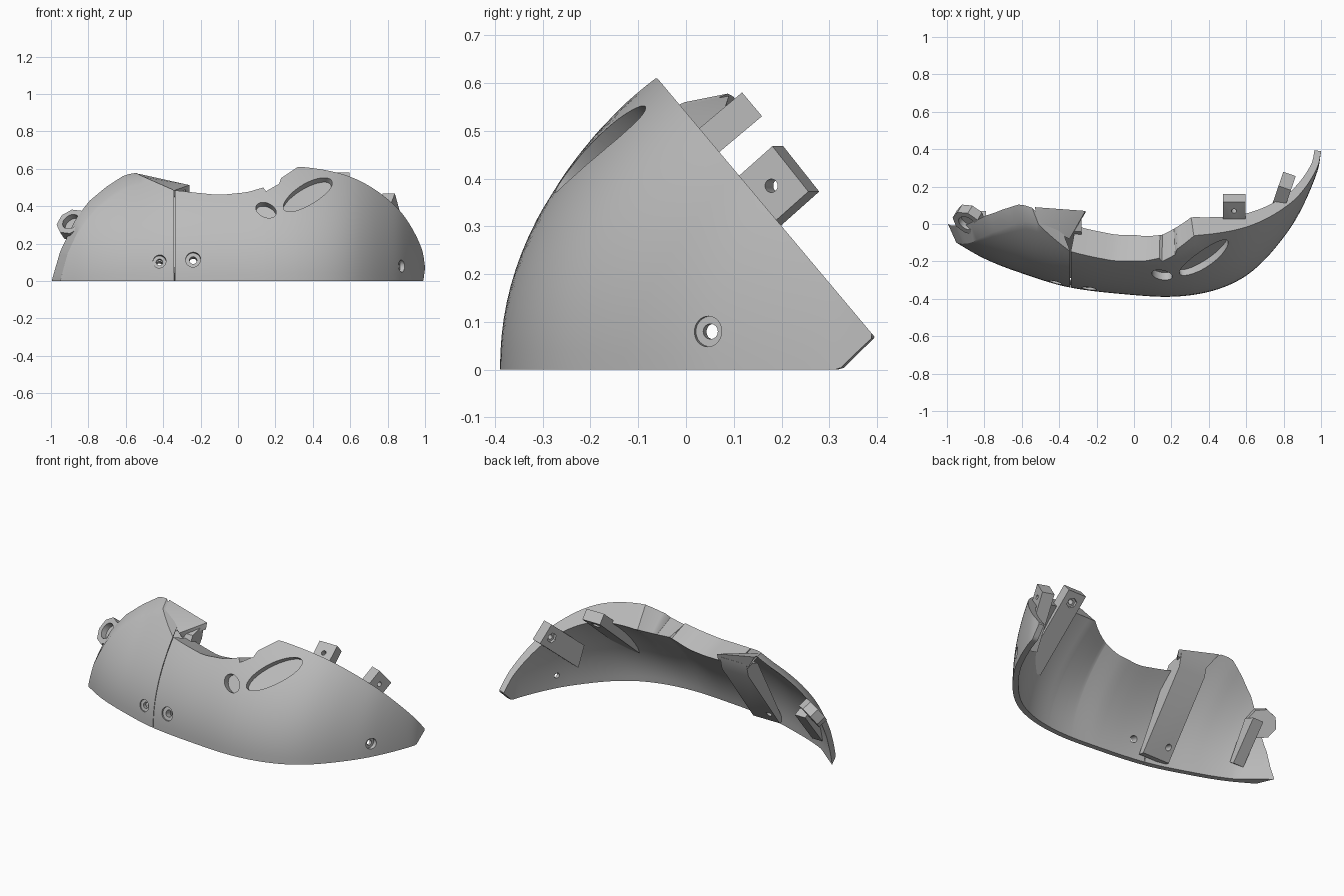
import bpy, bmesh, math
from mathutils import Vector, Matrix

old = bpy.data.objects.get("Cube")
if old:
    bpy.data.objects.remove(old, do_unlink=True)

grey = bpy.data.materials.new("plain grey")
grey.use_nodes = True
COLOUR = (0.5, 0.5, 0.5, 1)
grey.diffuse_color = COLOUR
grey.node_tree.nodes["Principled BSDF"].inputs["Base Color"].default_value = COLOUR


def interp(x, pts):
    if x <= pts[0][0]:
        return pts[0][1]
    for (x0, a), (x1, b) in zip(pts, pts[1:]):
        if x <= x1:
            return a + (b - a) * (x - x0) / (x1 - x0)
    return pts[-1][1]


# Plan curve of the lower outer edge
PLAN = [(-.95, -.1), (-.8, -.185), (-.61, -.26), (-.34, -.34), (0, -.38), (.22, -.388),
        (.41, -.36), (.57, -.295), (.7, -.19), (.83, -.03), (.91, .11), (.98, .28), (1, .385)]


def smooth_path(pts, steps):
    p = [Vector(q) for q in pts]
    p = [2 * p[0] - p[1]] + p + [2 * p[-1] - p[-2]]
    out = []
    for a, b, c, d in zip(p, p[1:], p[2:], p[3:]):
        for i in range(steps):
            t = i / steps
            out.append(.5 * (2 * b + (c - a) * t + (2 * a - 5 * b + 4 * c - d) * t * t
                             + (3 * b - a - 3 * c + d) * t ** 3))
    return out + [p[-2]]


BASE = [tuple(q) for q in smooth_path(PLAN, 8)]


def surface(x, z):
    lean = interp(x, [(-.6, 1.05), (-.34, .9)]) * max(z, 0) ** 2.125
    return Vector((x, interp(x, BASE) + lean, z))


def inward(x):
    a, b = max(x - .015, -.95), min(x + .015, 1)
    t = Vector((b - a, interp(b, BASE) - interp(a, BASE), 0)).normalized()
    return Vector((-t.y, t.x, 0))


def finish(name, bm):
    bmesh.ops.recalc_face_normals(bm, faces=bm.faces)
    me = bpy.data.meshes.new(name)
    bm.to_mesh(me)
    bm.free()
    me.materials.append(grey)
    ob = bpy.data.objects.new(name, me)
    bpy.context.collection.objects.link(ob)
    return ob


def shell(name, x0, x1, top, inner_top, offsets, extra, rows=14):
    """Closed curved panel: offsets(x) gives the lower and upper inner shifts."""
    inside = [q[0] for q in BASE] + extra
    xs = [x0] + sorted({x for x in inside if x0 + .002 < x < x1 - .002}) + [x1]
    bm = bmesh.new()
    cols = []
    for x in xs:
        low = max(0, interp(x, BASE) - .32)
        high, high_in = (max(f(x), low + .004) for f in (top, inner_top))
        shift_low, shift_high = offsets(x)
        outer, inner = [], []
        for k in range(rows + 1):
            v = k / rows
            outer.append(bm.verts.new(surface(x, low + (high - low) * v)))
            inner.append(bm.verts.new(surface(x, low + (high_in - low) * v)
                                      + shift_low.lerp(shift_high, v)))
        cols.append((outer, inner))
    for (a, b), (c, d) in zip(cols, cols[1:]):
        for k in range(rows):
            bm.faces.new((a[k], c[k], c[k + 1], a[k + 1]))
            bm.faces.new((b[k], b[k + 1], d[k + 1], d[k]))
        bm.faces.new((a[0], b[0], d[0], c[0]))
        bm.faces.new((a[-1], c[-1], d[-1], b[-1]))
    for o, i in (cols[0], cols[-1]):
        for k in range(rows):
            bm.faces.new((o[k], o[k + 1], i[k + 1], i[k]))
    return finish(name, bm)


def cut_matrix(pos, axis, along=None):
    z = Vector(axis).normalized()
    x = Vector(along) if along else z.orthogonal()
    x = (x - z * x.dot(z)).normalized()
    m = Matrix((x, z.cross(x), z)).transposed().to_4x4()
    m.translation = Vector(pos)
    return m


def cylinder(name, m, rx, ry, depth, sides=32):
    bm = bmesh.new()
    bmesh.ops.create_cone(bm, cap_ends=True, segments=sides, radius1=1, radius2=1, depth=1,
                          matrix=m @ Matrix.Diagonal((rx, ry, depth, 1)))
    return finish(name, bm)


def cut(targets, m, rx, ry, depth, sides=32):
    tool = cylinder("cutter", m, rx, ry, depth, sides)
    for ob in targets:
        mod = ob.modifiers.new("hole", 'BOOLEAN')
        mod.operation, mod.solver, mod.object = 'DIFFERENCE', 'EXACT', tool
        bpy.context.view_layer.objects.active = ob
        bpy.ops.object.modifier_apply(modifier=mod.name)
    bpy.data.objects.remove(tool, do_unlink=True)


def hull(name, pts):
    bm = bmesh.new()
    for p in pts:
        bm.verts.new(p)
    bmesh.ops.convex_hull(bm, input=bm.verts)
    return finish(name, bm)


# Main panel: curved top edge, then a slanted planar cut
SMOOTH_RIM = [(-.337, .485), (-.25, .475), (-.1, .46), (.05, .475), (.15, .505), (.32, .61), (.4, .65)]
RIM = SMOOTH_RIM[:4] + [(.135, .5), (.15, .48), (.22, .52), (.23, .55)] + SMOOTH_RIM[-2:]


def main_top(x, rim):
    lo, hi = 0, .7
    for _ in range(30):
        z = (lo + hi) / 2
        if z < .61 - 1.19 * (surface(x, z).y + .06):
            lo = z
        else:
            hi = z
    return min(lo, interp(x, rim))


def main_offsets(x):
    n = inward(x)
    w = interp(x, [(0, .14), (.32, .1), (.68, .07), (1, .035)])
    drop = interp(x, [(.15, .4), (.33, 1.19)]) * n.y * w
    return n * .032, n * w - Vector((0, 0, drop))


main_panel = shell("main_panel", -.338, 1, lambda x: main_top(x, RIM),
                   lambda x: main_top(x, SMOOTH_RIM), main_offsets, [.135, .15, .22, .23, .32])

# Side panel with a broad flared rim
SIDE_RIM = [(-.95, .005), (-.91, .15), (-.83, .32), (-.76, .41), (-.67, .485), (-.57, .55),
            (-.51, .56), (-.34, .485)]


def side_top(x):
    return interp(x, SIDE_RIM)


def side_offsets(x):
    end = Vector((-.045, .1, 0))
    k = interp(x, [(-.95, 1), (-.84, 0)])
    return (inward(x) * .032).lerp(end, k), Vector((-.035, .09, .018)).lerp(end, k)


side_panel = shell("side_panel", -.95, -.341, side_top, side_top, side_offsets, [-.94, -.91, -.51])

# Straight brace behind the seam, rising to the flap
brace = hull("seam_brace", [(x, y, z) for x in (-.46, -.28) for y, z in
                            [(-.29, .02), (-.255, .015), (.05, .42), (.07, .5), (-.04, .47)]])

# Overlapping flap at the top of the seam
flap = hull("seam_flap", [(-.51, .0, .558), (-.53, .09, .573), (-.26, .07, .513), (-.345, -.08, .483),
                          (-.26, .06, .475), (-.34, -.06, .45), (-.46, .06, .47)])

# Ear with a round socket, carried by a short arm
ear_axis = (-.4, -.68, .6)
ear = cylinder("side_ear", cut_matrix((-.882, .025, .3), ear_axis), .083, .083, .06, 8)
cut([ear], cut_matrix((-.894, .004, .318), ear_axis), .048, .048, .07)
ear_arm = hull("ear_arm", [(x, y, z) for x in (-.86, -.79) for y, z in
                           [(-.13, .09), (-.1, .07), (.07, .28), (.0, .31)]])


# Mounting tabs on arms that run down into the inner wall
def tab(name, centre, yaw, width, out, back_top, back_low, height):
    m = (Matrix.Translation(centre) @ Matrix.Rotation(math.radians(yaw), 4, 'Z')
         @ Matrix.Rotation(math.radians(40), 4, 'X'))
    pts = [m @ Vector((sx * width / 2, y, sz * height / 2)) for sx in (-1, 1)
           for sz, back in ((1, back_top), (-1, back_low)) for y in (out, -back)]
    return hull(name, pts), m


upper_tab, m1 = tab("upper_tab", (.535, .09, .515), 0, .12, .063, .32, .44, .065)
lower_tab, m2 = tab("lower_tab", (.805, .19, .385), -19, .07, .055, .24, .29, .124)
turn = m2 @ Matrix.Rotation(math.pi / 2, 4, 'Y')
for ob, m in ((upper_tab, m1), (lower_tab, turn)):
    cut([ob], m, .014, .014, .3)
    cut([ob], m @ Matrix.Translation((0, 0, -.033)), .03, .03, .03, 6)

# Countersunk bolt holes
for target, through, x, z, axis, r in [(side_panel, [side_panel, brace], -.42, .105, (0, -1, .25), .035),
                                       (main_panel, [main_panel], -.24, .115, (0, -1, .25), .04),
                                       (main_panel, [main_panel], .875, .08, (.95, -.3, 0), .032)]:
    m = cut_matrix(surface(x, z), axis)
    cut([target], m, r, r, .036)
    cut(through, m, r * .5, r * .5, .36)

# Long oval recess and small round recess
cut([main_panel], cut_matrix(surface(.375, .468), (.2, -1, .8), (.13, .09, .09)), .175, .062, .1, 48)
cut([main_panel], cut_matrix(surface(.15, .38), (0, -.85, .5), (.7, 0, -.6)), .06, .043, .09)

# Smooth shading with crisp edges
for ob in (main_panel, side_panel, brace, flap, ear, ear_arm, upper_tab, lower_tab):
    bpy.ops.object.select_all(action='DESELECT')
    ob.select_set(True)
    bpy.context.view_layer.objects.active = ob
    bpy.ops.object.shade_smooth_by_angle(angle=math.radians(30))
